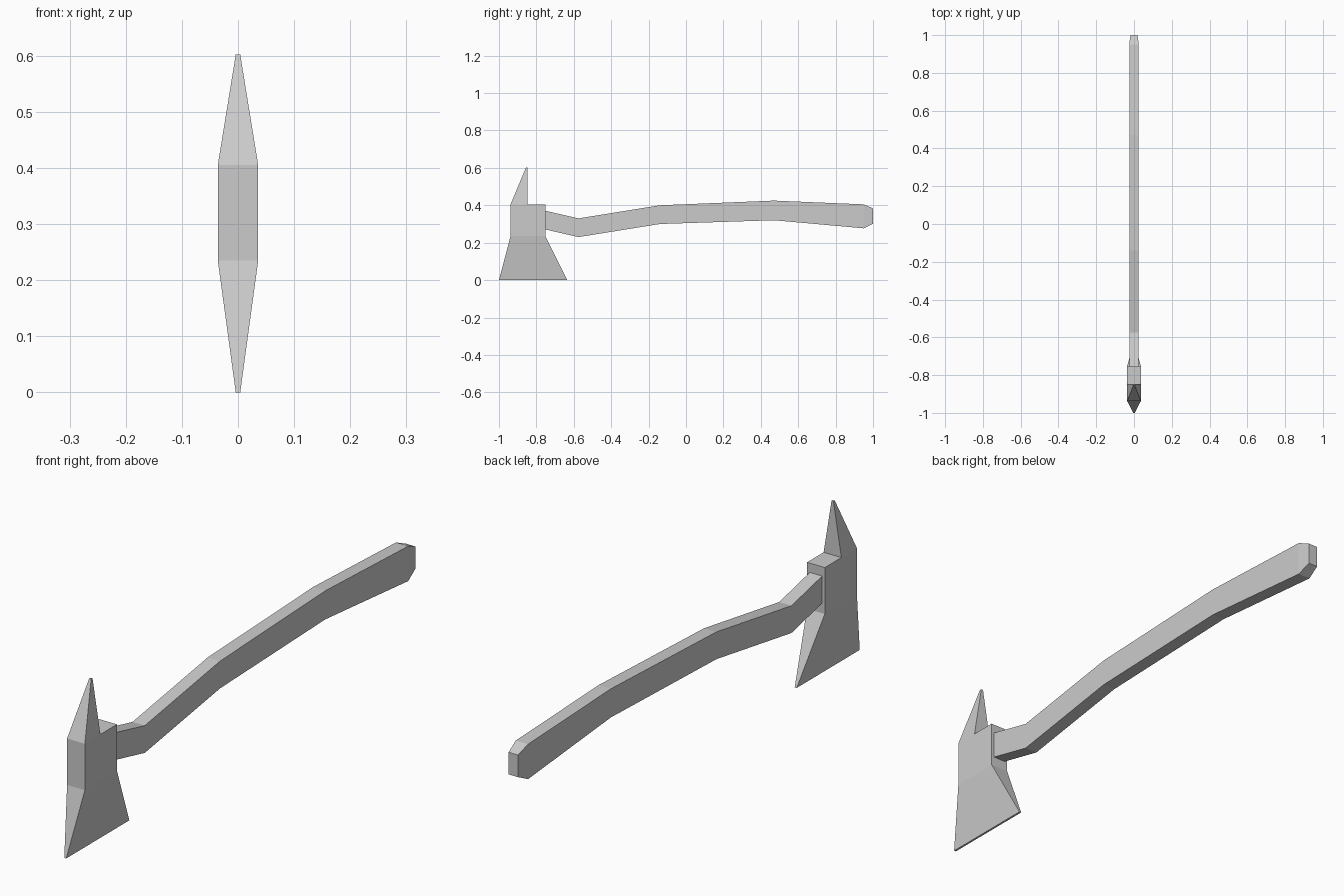
import bpy, bmesh

if "Cube" in bpy.data.objects:
    bpy.data.objects.remove(bpy.data.objects["Cube"])


def finish(bm, name):
    bmesh.ops.recalc_face_normals(bm, faces=bm.faces)
    mesh = bpy.data.meshes.new(name)
    bm.to_mesh(mesh)
    bm.free()
    obj = bpy.data.objects.new(name, mesh)
    bpy.context.collection.objects.link(obj)
    return obj


def loft(sections):
    """Bridge four-cornered rings and cap both ends; returns bmesh and last cap."""
    bm = bmesh.new()
    rings = [[bm.verts.new(p) for p in s] for s in sections]
    for a, b in zip(rings, rings[1:]):
        for i in range(4):
            j = (i + 1) % 4
            bm.faces.new((a[i], a[j], b[j], b[i]))
    bm.faces.new(rings[0][::-1])
    return bm, bm.faces.new(rings[-1])


def level(z, y0, y1, w):
    return [(-w, y0, z), (w, y0, z), (w, y1, z), (-w, y1, z)]


def upright(y, z0, z1, w):
    return [(-w, y, z0), (w, y, z0), (w, y, z1), (-w, y, z1)]


# Axe head: flared blade and socket block
SPLIT = -0.848
bm, top = loft([level(0.0, -1.0, -0.635, 0.004),
                level(0.235, -0.938, -0.752, 0.036),
                level(0.405, -0.938, -0.752, 0.036)])

# Spike: front part of the socket top, pulled up to a narrow tip
bmesh.ops.bisect_plane(bm, geom=[top] + list(top.edges) + list(top.verts),
                       plane_co=(0, SPLIT, 0), plane_no=(0, 1, 0))
front = min((f for f in bm.faces if all(v.co.z > 0.4 for v in f.verts)),
            key=lambda f: f.calc_center_median().y)
face = bmesh.ops.extrude_discrete_faces(bm, faces=[front])["faces"][0]
for v in face.verts:
    v.co.x = 0.004 if v.co.x > 0 else -0.004
    v.co.y = SPLIT if v.co.y > -0.9 else SPLIT - 0.008
    v.co.z = 0.602
finish(bm, "axe_head")

# Handle: curved bar with a chamfered butt, seated slightly in the socket
bm, _ = loft([upright(y, z0, z1, w) for y, z0, z1, w in [
    (-0.77, 0.275, 0.375, 0.025),
    (-0.575, 0.23, 0.33, 0.025),
    (-0.14, 0.30, 0.40, 0.025),
    (0.47, 0.32, 0.425, 0.025),
    (0.95, 0.277, 0.405, 0.025),
    (1.0, 0.302, 0.383, 0.019)]])
finish(bm, "handle")
